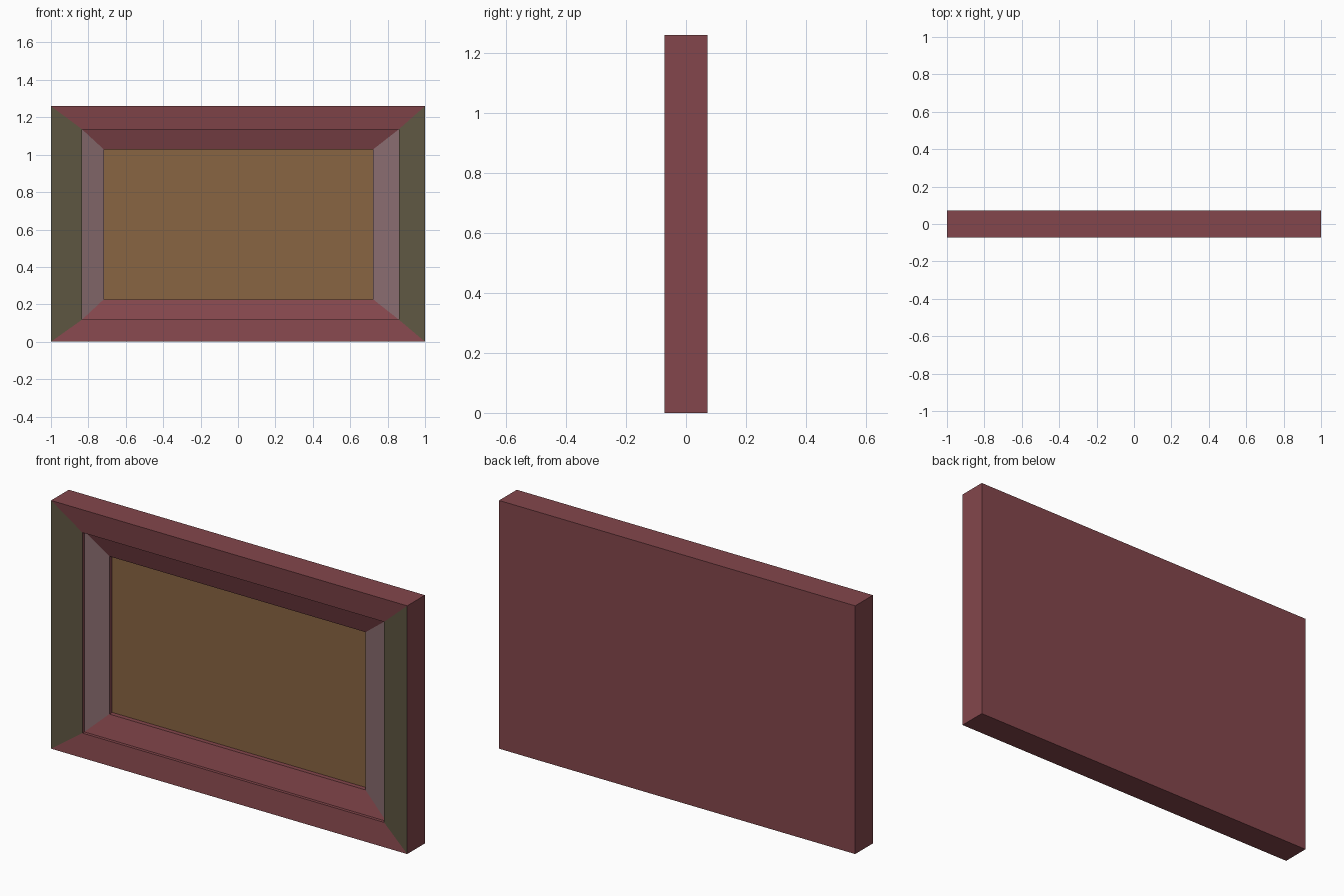
import bpy, bmesh

if "Cube" in bpy.data.objects:
    bpy.data.objects.remove(bpy.data.objects["Cube"])


def material(name, rgb):
    m = bpy.data.materials.new(name)
    m.diffuse_color = (*rgb, 1)
    m.use_nodes = True
    m.node_tree.nodes["Principled BSDF"].inputs["Base Color"].default_value = m.diffuse_color
    return m


RED = material("red_wood", (0.23, 0.062, 0.072))
OLIVE = material("olive_wood", (0.115, 0.095, 0.055))
PINK = material("pale_wood", (0.25, 0.15, 0.16))
CANVAS = material("canvas", (0.25, 0.13, 0.055))


def ring(bm, x0, x1, z0, z1, y):
    """Rectangular loop of four vertices at depth y."""
    return [bm.verts.new((x, y, z)) for x, z in ((x0, z0), (x1, z0), (x1, z1), (x0, z1))]


def finish(bm, name, mats):
    me = bpy.data.meshes.new(name)
    bm.to_mesh(me)
    bm.free()
    for m in mats:
        me.materials.append(m)
    ob = bpy.data.objects.new(name, me)
    bpy.context.collection.objects.link(ob)
    return ob


OUTER = (-1, 1, 0, 1.26)
LIP = (-0.834, 0.86, 0.118, 1.136)
SIGHT = (-0.717, 0.722, 0.227, 1.028)

# Frame: nested rectangular loops from the back edge to the picture recess,
# each with the material used on its left and right members
profile = [
    (OUTER, 0.071, None),
    (OUTER, -0.071, 0),     # outer sides
    (LIP, -0.057, 1),       # flat face leaning inward
    (LIP, -0.041, 0),       # small step
    (SIGHT, -0.008, 2),     # inner bevel
    (SIGHT, 0.015, 0),      # step down to the picture
]
bm = bmesh.new()
previous = None
for rect, y, side_mat in profile:
    loop = ring(bm, *rect, y)
    if previous is None:
        bm.faces.new(loop[::-1])  # closed back panel
    else:
        for i in range(4):
            j = (i + 1) % 4
            f = bm.faces.new((previous[i], previous[j], loop[j], loop[i]))
            f.material_index = side_mat if i % 2 else 0
    previous = loop
finish(bm, "picture_frame", [RED, OLIVE, PINK])

# Picture panel set in the recess
bm = bmesh.new()
bm.faces.new(ring(bm, *SIGHT, 0.015))
finish(bm, "picture_panel", [CANVAS])
